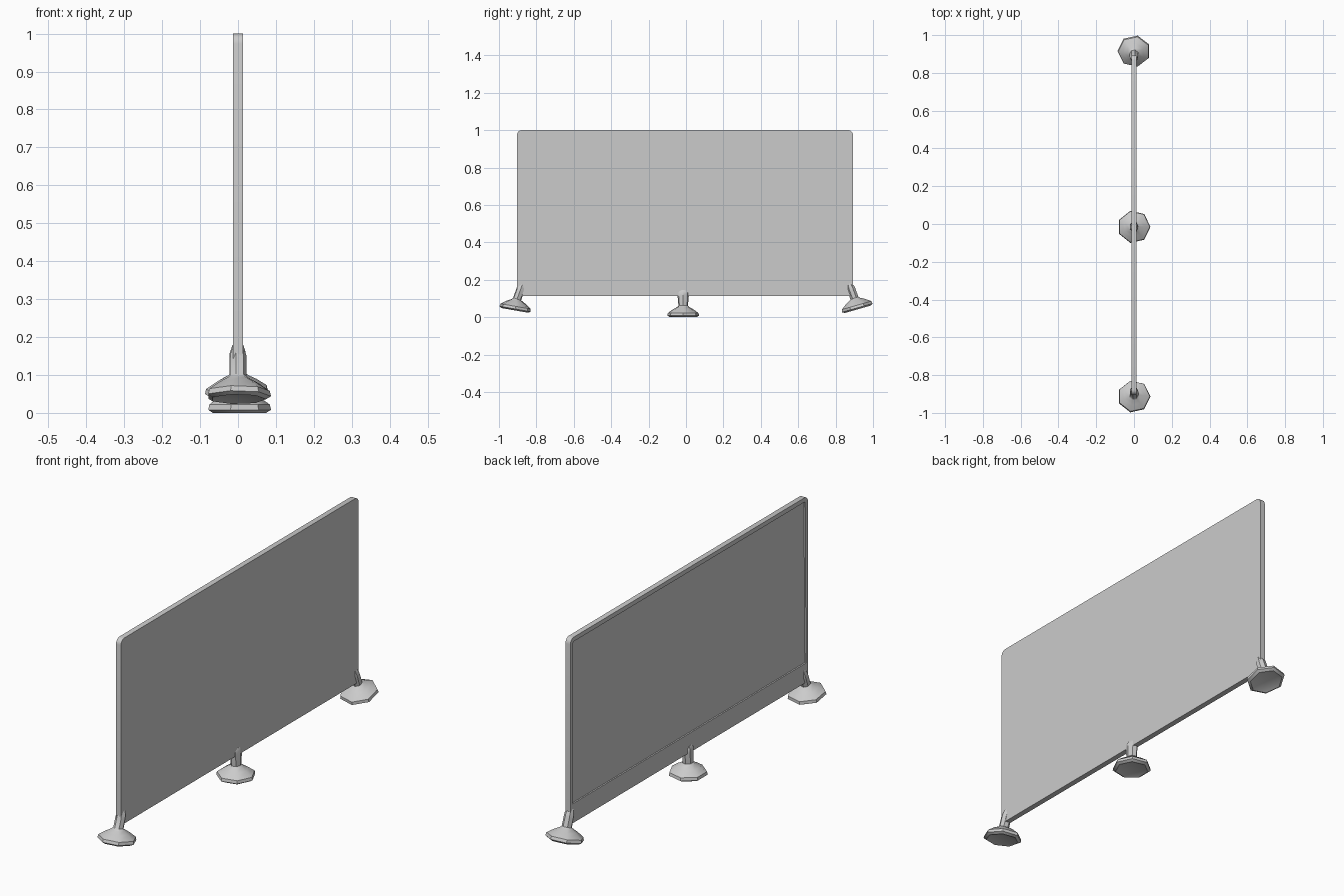
import bpy, bmesh
from math import sin, cos, pi, radians
from mathutils import Vector

if "Cube" in bpy.data.objects:
    bpy.data.objects.remove(bpy.data.objects["Cube"])

Y0, Y1, Z0, Z1 = -0.904, 0.893, 0.112, 1.0
HALF, R = 0.013, 0.026


def finish(bm, name, angle):
    bmesh.ops.recalc_face_normals(bm, faces=bm.faces[:])
    me = bpy.data.meshes.new(name)
    bm.to_mesh(me)
    bm.free()
    ob = bpy.data.objects.new(name, me)
    bpy.context.collection.objects.link(ob)
    bpy.ops.object.select_all(action='DESELECT')
    ob.select_set(True)
    bpy.context.view_layer.objects.active = ob
    bpy.ops.object.shade_smooth_by_angle(angle=radians(angle))
    return ob


def make_panel():
    # outline with rounded top corners, extruded through the thickness
    pts = [(Y0, Z0), (Y1, Z0)]
    for cy, start in ((Y1 - R, 0), (Y0 + R, 90)):
        for i in range(5):
            a = radians(start + 22.5 * i)
            pts.append((cy + R * cos(a), Z1 - R + R * sin(a)))
    bm = bmesh.new()
    back = bm.faces.new([bm.verts.new((HALF, y, z)) for y, z in pts])
    ext = bmesh.ops.extrude_face_region(bm, geom=[back], use_keep_orig=True)
    for v in ext['geom']:
        if isinstance(v, bmesh.types.BMVert):
            v.co.x = -HALF
    bmesh.ops.recalc_face_normals(bm, faces=bm.faces[:])
    # thin bezel with a taller lower strip, then a shallow recess
    face = min(bm.faces, key=lambda f: f.calc_center_median().x)
    bmesh.ops.inset_region(bm, faces=[face], thickness=0.021)
    for v in face.verts:
        if v.co.z < 0.3:
            v.co.z = 0.205
    bmesh.ops.inset_region(bm, faces=[face], thickness=0.001)
    for v in face.verts:
        v.co.x += 0.006
    finish(bm, "panel", 30)


# cup rings as (distance along axis, radius)
CUP = [(0.0, 0.074), (0.008, 0.087), (0.022, 0.084), (0.043, 0.054), (0.056, 0.03)]


def make_foot(name, y, z, tilt, lean, stem, turn, sides=7):
    """Seven-sided cup and stem; stem rings are (distance, half width x, half width y)."""
    bm = bmesh.new()
    base = Vector((0, y, z))

    def ring(center, ang, rx, ry):
        u = Vector((0, cos(ang), -sin(ang)))
        return [bm.verts.new(center + Vector((rx * cos(a), 0, 0)) + u * (ry * sin(a)))
                for a in (turn + 2 * pi * i / sides for i in range(sides))]

    t, l = radians(tilt), radians(lean)
    axis = Vector((0, sin(t), cos(t)))
    rings = [ring(base + axis * 0.006, t, 0.055, 0.055)]
    rings += [ring(base + axis * d, t, r, r) for d, r in CUP]
    neck = base + axis * 0.056
    up = Vector((0, sin(l), cos(l)))
    rings += [ring(neck + up * d, l, rx, ry) for d, rx, ry in stem]
    for a, b in zip(rings, rings[1:]):
        for i in range(sides):
            j = (i + 1) % sides
            bm.faces.new((a[i], a[j], b[j], b[i]))
    bm.faces.new(rings[0])
    bm.faces.new(rings[-1])
    finish(bm, name, 35)


make_panel()
# side feet splay outwards, stems lean in over the lower panel corners
side = [(0.006, 0.023, 0.023), (0.05, 0.023, 0.023), (0.065, 0.022, 0.023), (0.088, 0.015, 0.014)]
middle = [(0.006, 0.023, 0.026), (0.06, 0.023, 0.031), (0.079, 0.021, 0.031), (0.09, 0.015, 0.022)]
make_foot("left_foot", -0.915, 0.036, 10, 20, side, 0)
make_foot("right_foot", 0.918, 0.042, -16, -20, side, pi)
make_foot("middle_foot", -0.015, 0.0, 0, 0, middle, 0)
